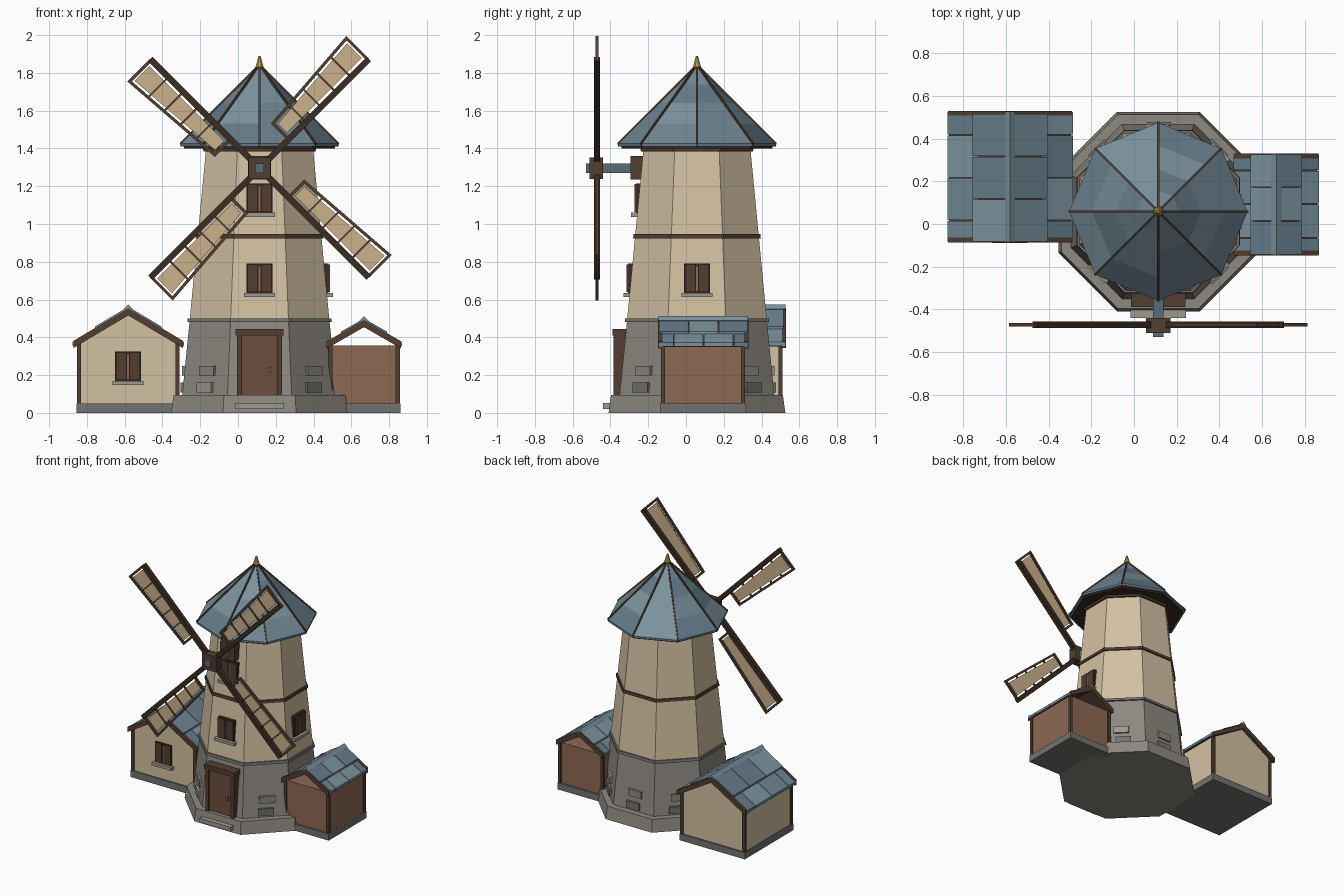
import bpy, bmesh, math, random
from mathutils import Matrix, Vector

if "Cube" in bpy.data.objects:
    bpy.data.objects.remove(bpy.data.objects["Cube"])

random.seed(4)
CX, CY = 0.114, 0.058
I = Matrix.Identity(4)
C22 = math.cos(math.pi / 8)


def mat(name, r, g, b):
    m = bpy.data.materials.new(name)
    m.diffuse_color = (r, g, b, 1)
    m.use_nodes = True
    m.node_tree.nodes["Principled BSDF"].inputs["Base Color"].default_value = m.diffuse_color
    return m


STONE = mat("stone", .27, .25, .22)
DARKSTONE = mat("dark_stone", .17, .17, .165)
LIGHTSTONE = mat("light_stone", .34, .32, .28)
PLASTER = mat("plaster", .65, .53, .36)
WOOD = mat("wood", .085, .047, .03)
DARKWOOD = mat("dark_wood", .045, .025, .016)
DOORWOOD = mat("door_wood", .15, .075, .045)
SHEDWOOD = mat("shed_wood", .27, .14, .085)
CLOTH = mat("sail_cloth", .60, .44, .26)
GOLD = mat("gold", .5, .33, .08)
IRON = mat("iron", .10, .15, .18)
SLATES = [mat("slate_%d" % i, *c) for i, c in enumerate(
    [(.16, .24, .29), (.20, .29, .34), (.13, .20, .25)])]


def finish(name, bm, mats):
    bmesh.ops.recalc_face_normals(bm, faces=bm.faces)
    me = bpy.data.meshes.new(name)
    bm.to_mesh(me)
    bm.free()
    for m in mats:
        me.materials.append(m)
    ob = bpy.data.objects.new(name, me)
    bpy.context.collection.objects.link(ob)
    return ob


def prism(name, pts, y0, y1, m, M=I):
    """Polygon in the xz plane extruded from y0 to y1."""
    bm = bmesh.new()
    a = [bm.verts.new(M @ Vector((x, y0, z))) for x, z in pts]
    b = [bm.verts.new(M @ Vector((x, y1, z))) for x, z in pts]
    bm.faces.new(a)
    bm.faces.new(b[::-1])
    n = len(pts)
    for i in range(n):
        bm.faces.new((a[i], b[i], b[(i + 1) % n], a[(i + 1) % n]))
    return finish(name, bm, [m])


def box(name, x0, x1, y0, y1, z0, z1, m, M=I):
    return prism(name, [(x0, z0), (x1, z0), (x1, z1), (x0, z1)], y0, y1, m, M)


def frustum(name, r0, r1, z0, z1, m, turn=math.pi / 8, n=8):
    bm = bmesh.new()
    T = Matrix.Translation((CX, CY, (z0 + z1) / 2)) @ Matrix.Rotation(turn, 4, 'Z')
    bmesh.ops.create_cone(bm, cap_ends=True, segments=n, radius1=r0, radius2=r1,
                          depth=z1 - z0, matrix=T)
    return finish(name, bm, [m])


def octa(name, a0, a1, z0, z1, m):
    return frustum(name, a0 / C22, a1 / C22, z0, z1, m)


def apothem(z):
    return .41 - .04 * (z - .09) / .4 if z < .49 else .37 - .088 * (z - .49) / .91


def facing(k):
    """Frame of tower side k, whose outside is local -y."""
    return Matrix.Translation((CX, CY, 0)) @ Matrix.Rotation(k * math.pi / 4, 4, 'Z')


def window(name, x, y, z, M=I):
    box(name + "_frame", x - .068, x + .068, y - .006, y + .05, z, z + .155, DARKWOOD, M)
    for s in (-1, 1):
        a, b = sorted((x + s * .008, x + s * .064))
        box(name + "_shutter", a, b, y - .014, y, z + .004, z + .151, WOOD, M)
    box(name + "_mullion", x - .005, x + .005, y - .011, y, z + .01, z + .14, SHEDWOOD, M)
    box(name + "_sill", x - .083, x + .083, y - .03, y + .05, z - .022, z, LIGHTSTONE, M)


# Tower body, foundation and bands
octa("foundation", .468, .455, 0, .095, STONE)
octa("stone_base", .41, .37, .09, .49, STONE)
octa("plaster_wall", .37, .282, .49, 1.41, PLASTER)
octa("stone_band", .383, .38, .48, .5, DARKSTONE)
octa("timber_band", .338, .336, .924, .946, WOOD)
octa("cornice", .297, .30, 1.385, 1.408, WOOD)
for k in range(1, 8):
    for z in (.108, .197):
        x, a = random.uniform(-.012, .012), apothem(z + .025)
        box("wall_stone", x - .055, x + .055, -a - .014, -a + .03, z, z + .052,
            random.choice((DARKSTONE, STONE, LIGHTSTONE)), facing(k))

# Tower windows
for k, z in ((0, .635), (0, 1.06), (2, .635)):
    window("tower_window", 0, -apothem(z) - .003, z, facing(k))

# Door
box("front_step", CX - .13, CX + .13, -.44, -.36, .02, .052, LIGHTSTONE)
box("door", CX - .1, CX + .1, -.37, -.27, .095, .42, DOORWOOD)
for s in (-1, 1):
    a, b = sorted((CX + s * .093, CX + s * .12))
    box("door_jamb", a, b, -.385, -.27, .095, .42, WOOD)
box("door_lintel", CX - .127, CX + .127, -.39, -.27, .41, .445, WOOD)
box("door_knob", .165, .18, -.383, -.365, .215, .24, IRON)

# Main roof: rings of slate panels, soffit, ribs, finial
RR, ZE, ZA = .418, 1.425, 1.835
bm = bmesh.new()
rings = []
for r, z in ((RR, 1.41), (RR, ZE), (.31, 1.532), (.20, 1.64), (.10, 1.738), (.008, ZA)):
    rings.append([bm.verts.new((CX + r * math.cos(i * math.pi / 4),
                                CY + r * math.sin(i * math.pi / 4), z)) for i in range(8)])
for j in range(5):
    for i in range(8):
        f = bm.faces.new((rings[j][i], rings[j][(i + 1) % 8],
                          rings[j + 1][(i + 1) % 8], rings[j + 1][i]))
        f.material_index = random.randrange(3) if j else 2
bm.faces.new(rings[-1])
bm.faces.new(rings[0])
finish("main_roof", bm, SLATES)
frustum("roof_soffit", .40, .40, 1.4, 1.412, DARKWOOD, 0)
for i in range(8):
    M = Matrix.Translation((CX, CY, 0)) @ Matrix.Rotation(i * math.pi / 4, 4, 'Z')
    prism("roof_rib", [(RR, ZE - .01), (RR + .004, ZE + .004), (.01, ZA + .006), (.01, ZA - .01)],
          -.005, .005, WOOD, M)
frustum("finial_base", .018, .024, 1.815, 1.835, GOLD)
frustum("finial_spike", .022, .006, 1.835, 1.89, GOLD)

# Windshaft and hub
HZ, SY = 1.295, -.472
box("shaft_bearing", CX - .06, CX + .06, -.293, -.2, HZ - .06, HZ + .065, WOOD)
box("windshaft", CX - .024, CX + .024, -.53, -.28, HZ - .024, HZ + .024, IRON)
box("sail_hub", CX - .058, CX + .058, -.51, -.44, HZ - .058, HZ + .058, WOOD)


# Sails: tapered frame on one side of each stock
def outer(u):
    return .125 + .045 * (u - .21) / .61


for k in range(4):
    M = Matrix.Translation((CX, SY, HZ)) @ Matrix.Rotation(-(k * math.pi / 2 + math.pi / 4), 4, 'Y')
    box("sail_stock", .03, .818, -.016, .016, -.016, .016, DARKWOOD, M)
    prism("sail_outer_rail", [(.21, outer(.21) - .016), (.82, outer(.82) - .016),
                              (.82, outer(.82)), (.21, outer(.21))], -.008, .008, WOOD, M)
    for u in (.218, .812):
        box("sail_end_bar", u - .008, u + .008, -.008, .008, 0, outer(u) - .003, WOOD, M)
    for i in range(1, 5):
        u = .235 + .56 * i / 5
        box("sail_crossbar", u - .005, u + .005, -.008, .003, 0, outer(u) - .005, WOOD, M)
    prism("sail_cloth", [(.235, .03), (.795, .03), (.795, outer(.795) - .028),
                         (.235, outer(.235) - .028)], -.002, .006, CLOTH, M)


# Gabled side buildings
def gable_roof(name, cx, half, zr, slope, y0, y1, step):
    for s in (-1, 1):
        def strip(label, d0, d1, top, bot, ya, yb, m):
            prism(name + label, [(cx + s * d0, zr - slope * d0 + top), (cx + s * d1, zr - slope * d1 + top),
                                 (cx + s * d1, zr - slope * d1 + bot), (cx + s * d0, zr - slope * d0 + bot)],
                  ya, yb, m)
        strip("_boards", 0, half - .008, -.014, -.028, y0 + .006, y1 - .006, WOOD)
        for d0, d1, lift, shift in ((half * .5, half, 0, .5), (0, half * .6, .012, 0)):
            y = y0 + .003 - shift * step
            while y < y1 - .01:
                a, b = max(y, y0 + .003), min(y + step - .004, y1 - .003)
                if b > a:
                    strip("_slate", d0, d1, lift, lift - .02, a, b, random.choice(SLATES))
                y += step
        for ya in (y0 + .001, y1 - .017):
            strip("_bargeboard", 0, half - .004, .004, -.034, ya - .003, ya + .019, WOOD)
    q = .024
    prism(name + "_ridge", [(cx - q, zr), (cx, zr - q), (cx + q, zr), (cx, zr + q)], y0, y1, SLATES[1])


def posts(name, x0, x1, y0, y1, z1):
    for x in (x0, x1):
        for y in (y0, y1):
            box(name, x - .011, x + .011, y - .011, y + .011, .05, z1, WOOD)


# Cottage on the left
box("cottage_foundation", -.855, -.306, -.07, .515, 0, .05, DARKSTONE)
prism("cottage_walls", [(-.845, .05), (-.317, .05), (-.317, .365), (-.581, .522), (-.845, .365)],
      -.058, .503, PLASTER)
posts("cottage_post", -.842, -.32, -.055, .5, .37)
gable_roof("cottage_roof", -.581, .294, .55, .595, -.084, .528, .2)
window("cottage_window", -.582, -.06, .17)

# Shed on the right, with open gables
box("shed_foundation", .47, .86, -.138, .318, 0, .05, DARKSTONE)
box("shed_walls", .49, .848, -.124, .304, .05, .357, SHEDWOOD)
posts("shed_post", .49, .846, -.122, .302, .372)
gable_roof("shed_roof", .667, .201, .488, .575, -.145, .328, .158)
